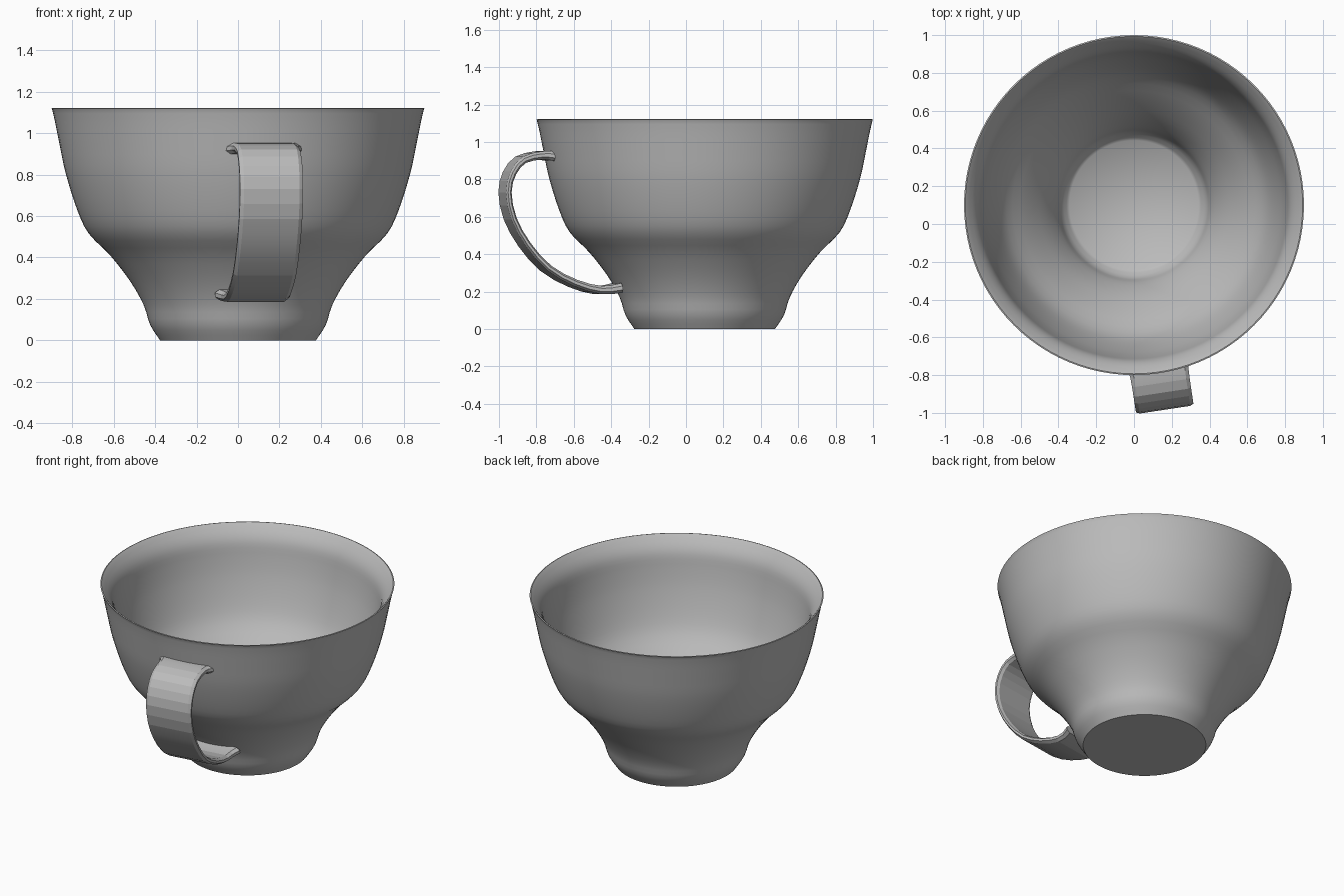
import bpy, bmesh, math
from mathutils import Vector

if "Cube" in bpy.data.objects:
    bpy.data.objects.remove(bpy.data.objects["Cube"])

grey = bpy.data.materials.new("plain grey ceramic")
grey.diffuse_color = (0.5, 0.5, 0.5, 1)
grey.use_nodes = True
grey.node_tree.nodes["Principled BSDF"].inputs["Base Color"].default_value = grey.diffuse_color
CY = 0.1                      # cup axis sits behind the origin
ANGLE = math.radians(8.6)     # handle is turned slightly to the right


def smooth_path(pts, n):
    """Catmull-Rom curve through the points, n steps per span."""
    p = [Vector(q) for q in pts]
    p = [2 * p[0] - p[1]] + p + [2 * p[-1] - p[-2]]
    out = []
    for i in range(1, len(p) - 2):
        a, b, c, d = p[i - 1:i + 3]
        for k in range(n):
            t = k / n
            out.append(0.5 * (2 * b + (c - a) * t + (2 * a - 5 * b + 4 * c - d) * t * t
                              + (3 * b - a - 3 * c + d) * t ** 3))
    return out + [p[-2]]


def make_object(name, bm, angle):
    bmesh.ops.recalc_face_normals(bm, faces=bm.faces)
    me = bpy.data.meshes.new(name)
    bm.to_mesh(me)
    bm.free()
    me.materials.append(grey)
    ob = bpy.data.objects.new(name, me)
    bpy.context.collection.objects.link(ob)
    bpy.ops.object.select_all(action='DESELECT')
    ob.select_set(True)
    bpy.context.view_layer.objects.active = ob
    bpy.ops.object.shade_smooth_by_angle(angle=math.radians(angle))
    return ob


def bridge(bm, rings, closed_ends=True):
    for a, b in zip(rings, rings[1:]):
        n = len(a)
        for i in range(n):
            bm.faces.new((a[i], a[(i + 1) % n], b[(i + 1) % n], b[i]))
    if closed_ends:
        bm.faces.new(rings[0])
        bm.faces.new(rings[-1])


# cup body: outer wall, rolled rim, inner wall and floor as one lathe
outer = [(0.376, 0), (0.424, 0.075), (0.455, 0.17), (0.52, 0.285), (0.617, 0.41),
         (0.72, 0.515), (0.776, 0.63), (0.83, 0.80), (0.86, 0.94), (0.882, 1.05), (0.897, 1.115)]
rim = [(0.9, 1.12), (0.893, 1.122)]
inner = [(0.885, 1.115), (0.845, 1.065), (0.82, 1.01), (0.805, 0.92), (0.78, 0.80),
         (0.73, 0.64), (0.675, 0.53), (0.57, 0.41), (0.475, 0.285), (0.412, 0.17),
         (0.385, 0.09), (0.342, 0.04)]
profile = smooth_path(outer, 3) + [Vector(q) for q in rim] + smooth_path(inner, 3)
SEG = 96
bm = bmesh.new()
rings = []
for r, z in profile:
    rings.append([bm.verts.new((r * math.cos(2 * math.pi * i / SEG),
                                CY + r * math.sin(2 * math.pi * i / SEG), z)) for i in range(SEG)])
bridge(bm, rings)
make_object("cup_body", bm, 50)

# handle: flat band swept along a path of (distance from axis, height)
path = smooth_path([(0.835, 0.925), (0.90, 0.928), (0.995, 0.905), (1.055, 0.835), (1.08, 0.73),
                    (1.052, 0.59), (0.975, 0.452), (0.86, 0.325), (0.715, 0.245),
                    (0.576, 0.208), (0.47, 0.22)], 2)
radial = Vector((math.sin(ANGLE), -math.cos(ANGLE), 0))
side = Vector((math.cos(ANGLE), math.sin(ANGLE), 0))
up = Vector((0, 0, 1))
section = [(-1, -0.4), (-0.88, -1), (0.88, -1), (1, -0.4), (1, 0.4), (0.88, 1), (-0.88, 1), (-1, 0.4)]
bm = bmesh.new()
rings = []
last = len(path) - 1
for i, p in enumerate(path):
    tan = (path[min(i + 1, last)] - path[max(i - 1, 0)]).normalized()
    normal = radial * -tan.y + up * tan.x
    end = abs(2 * i / last - 1)              # 1 at both ends, 0 in the middle
    width = 0.154 + 0.03 * end ** 12         # flares where it meets the wall
    thick = 0.015 + 0.011 * end ** 2
    centre = Vector((0, CY, 0)) + radial * p.x + up * p.y
    rings.append([bm.verts.new(centre + side * u * width + normal * v * thick) for u, v in section])
bridge(bm, rings)
make_object("handle", bm, 8)
